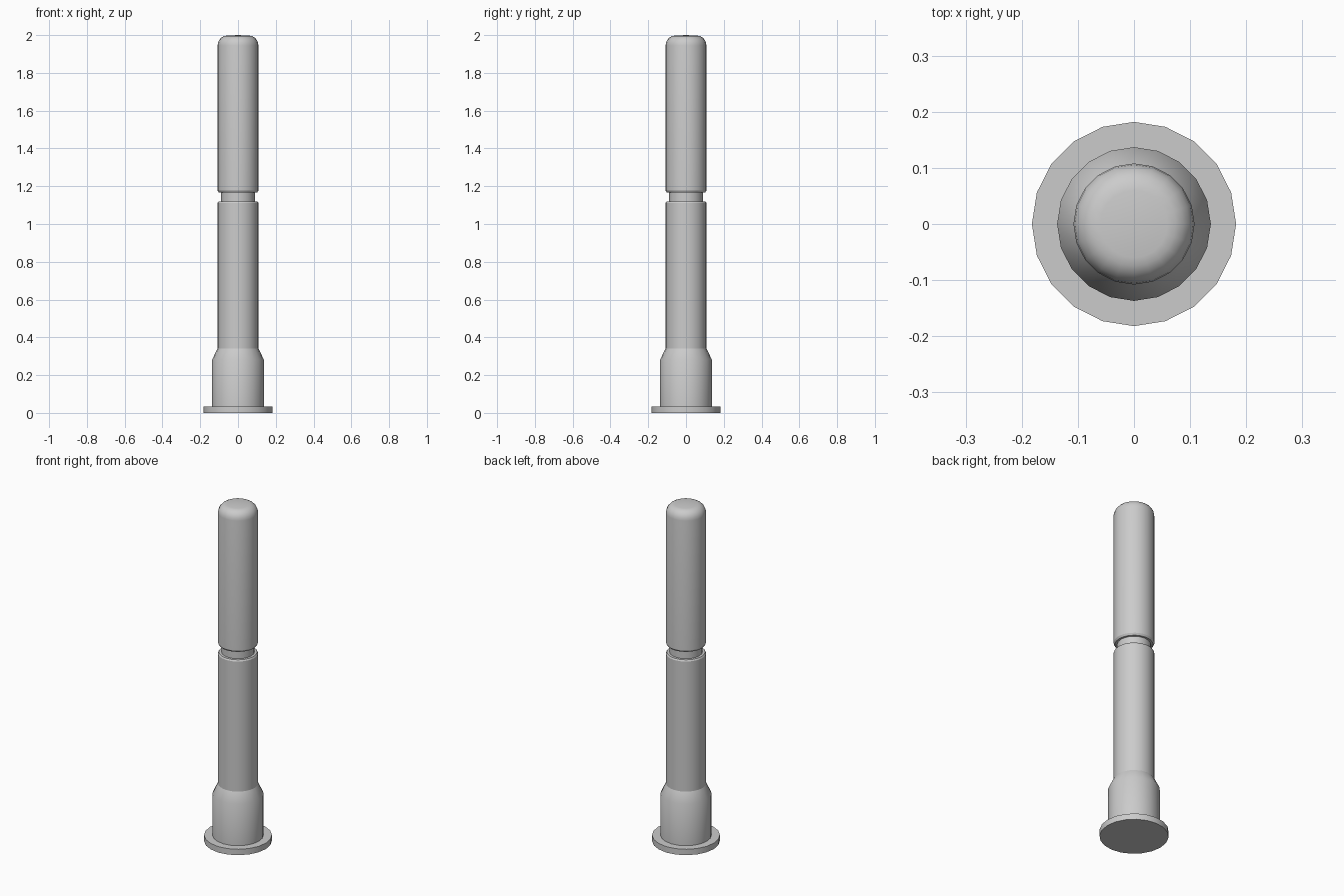
import bpy, bmesh
from math import sin, cos, pi, radians

if "Cube" in bpy.data.objects:
    bpy.data.objects.remove(bpy.data.objects["Cube"])

SIDES = 20


def lathe(name, profile):
    """Spin (radius, z) points, listed bottom to top, around the z axis."""
    bm = bmesh.new()
    rings = []
    for r, z in profile:
        n = SIDES if r > 0 else 1
        rings.append([bm.verts.new((r * cos(2 * pi * i / SIDES),
                                    r * sin(2 * pi * i / SIDES), z)) for i in range(n)])
    for a, b in zip(rings, rings[1:]):
        for i in range(SIDES):
            j = (i + 1) % SIDES
            if len(a) == 1:
                bm.faces.new((a[0], b[j], b[i]))
            elif len(b) == 1:
                bm.faces.new((a[i], a[j], b[0]))
            else:
                bm.faces.new((a[i], a[j], b[j], b[i]))
    mesh = bpy.data.meshes.new(name)
    bm.to_mesh(mesh)
    bm.free()
    ob = bpy.data.objects.new(name, mesh)
    bpy.context.collection.objects.link(ob)
    bpy.ops.object.select_all(action='DESELECT')
    ob.select_set(True)
    bpy.context.view_layer.objects.active = ob
    bpy.ops.object.shade_smooth_by_angle(angle=radians(30))
    return ob


# Flange on the ground
lathe("base_plate", [(0, 0), (0.182, 0), (0.182, 0.035), (0.137, 0.035)])

# Wide sleeve tapering into the post
lathe("base_sleeve", [(0.137, 0.035), (0.137, 0.282), (0.108, 0.342)])

# Lower post with chamfered upper rim
lathe("lower_post", [(0.108, 0.342), (0.108, 1.112), (0.103, 1.12), (0.089, 1.12)])

# Recessed neck
lathe("groove_neck", [(0.089, 1.12), (0.089, 1.166)])

# Upper post with chamfered lower rim and rounded cap
cap = [(0.06 + 0.048 * cos(t * pi / 10), 1.945 + 0.052 * sin(t * pi / 10)) for t in range(6)]
lathe("upper_post", [(0.089, 1.166), (0.101, 1.166), (0.108, 1.177)] + cap + [(0, 2.0)])
